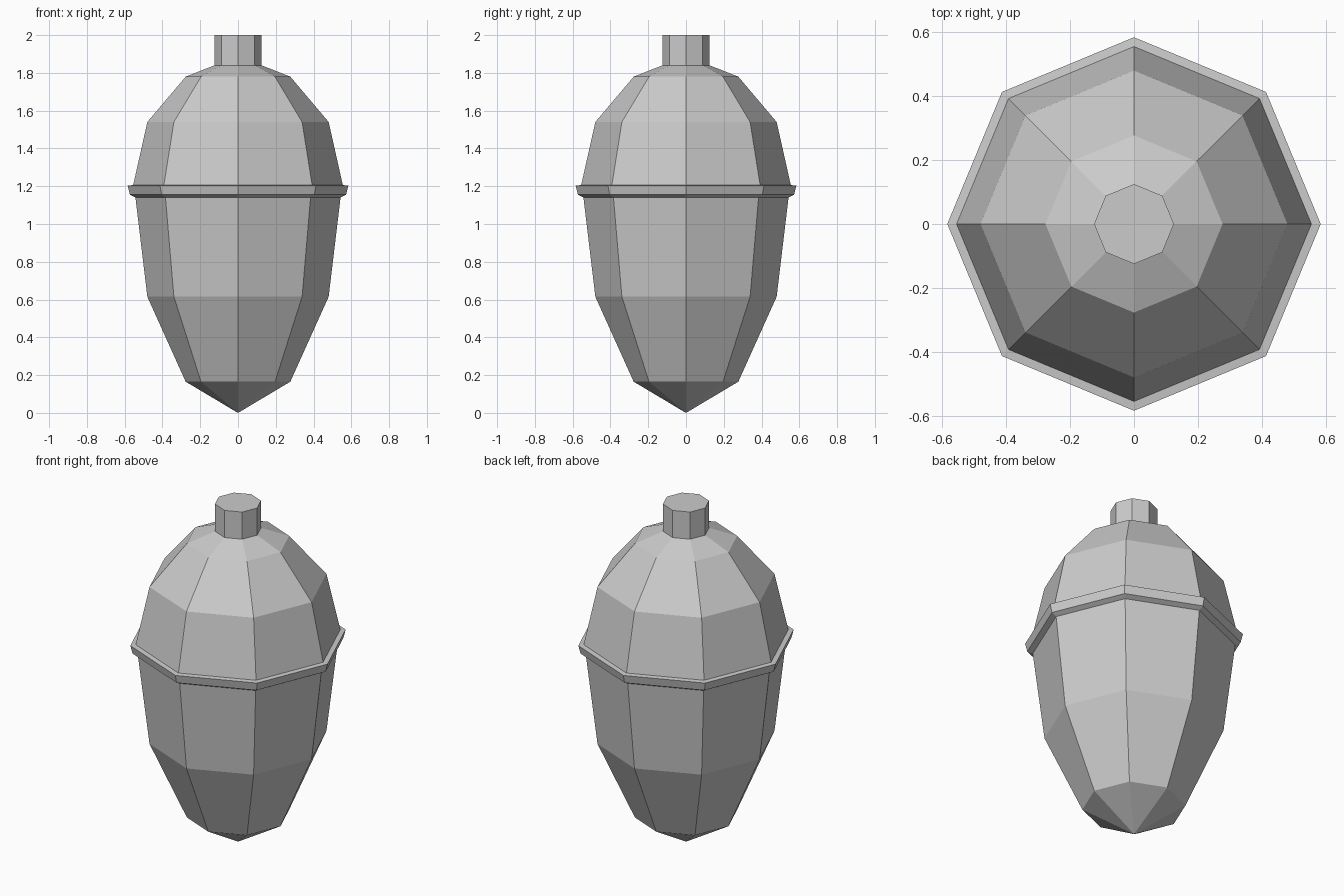
import bpy, bmesh
from math import cos, sin, tau

if "Cube" in bpy.data.objects:
    bpy.data.objects.remove(bpy.data.objects["Cube"])

SIDES = 8


def lathe(name, profile):
    """Revolve (radius, z) points, listed bottom to top, into a flat eight-sided part."""
    bm = bmesh.new()
    rings = []
    for r, z in profile:
        if r == 0:
            rings.append([bm.verts.new((0, 0, z))] * SIDES)
        else:
            rings.append([bm.verts.new((r * cos(tau * i / SIDES), r * sin(tau * i / SIDES), z))
                          for i in range(SIDES)])
    for low, high in zip(rings, rings[1:]):
        for i in range(SIDES):
            j = (i + 1) % SIDES
            corners = dict.fromkeys((low[i], low[j], high[j], high[i]))
            bm.faces.new(list(corners))
    bmesh.ops.recalc_face_normals(bm, faces=bm.faces)
    mesh = bpy.data.meshes.new(name)
    bm.to_mesh(mesh)
    bm.free()
    obj = bpy.data.objects.new(name, mesh)
    bpy.context.collection.objects.link(obj)
    return obj


# Pointed lower shell
lathe("lower_shell", [(0, 0), (0.277, 0.165), (0.48, 0.615), (0.543, 1.14)])

# Domed cap with its flared rim
lathe("cap", [(0.543, 1.14), (0.572, 1.155), (0.584, 1.203), (0.555, 1.206),
              (0.48, 1.54), (0.277, 1.78), (0.125, 1.84)])

# Short stem with flat top
lathe("stem", [(0.125, 1.84), (0.125, 2.0), (0, 2.0)])
